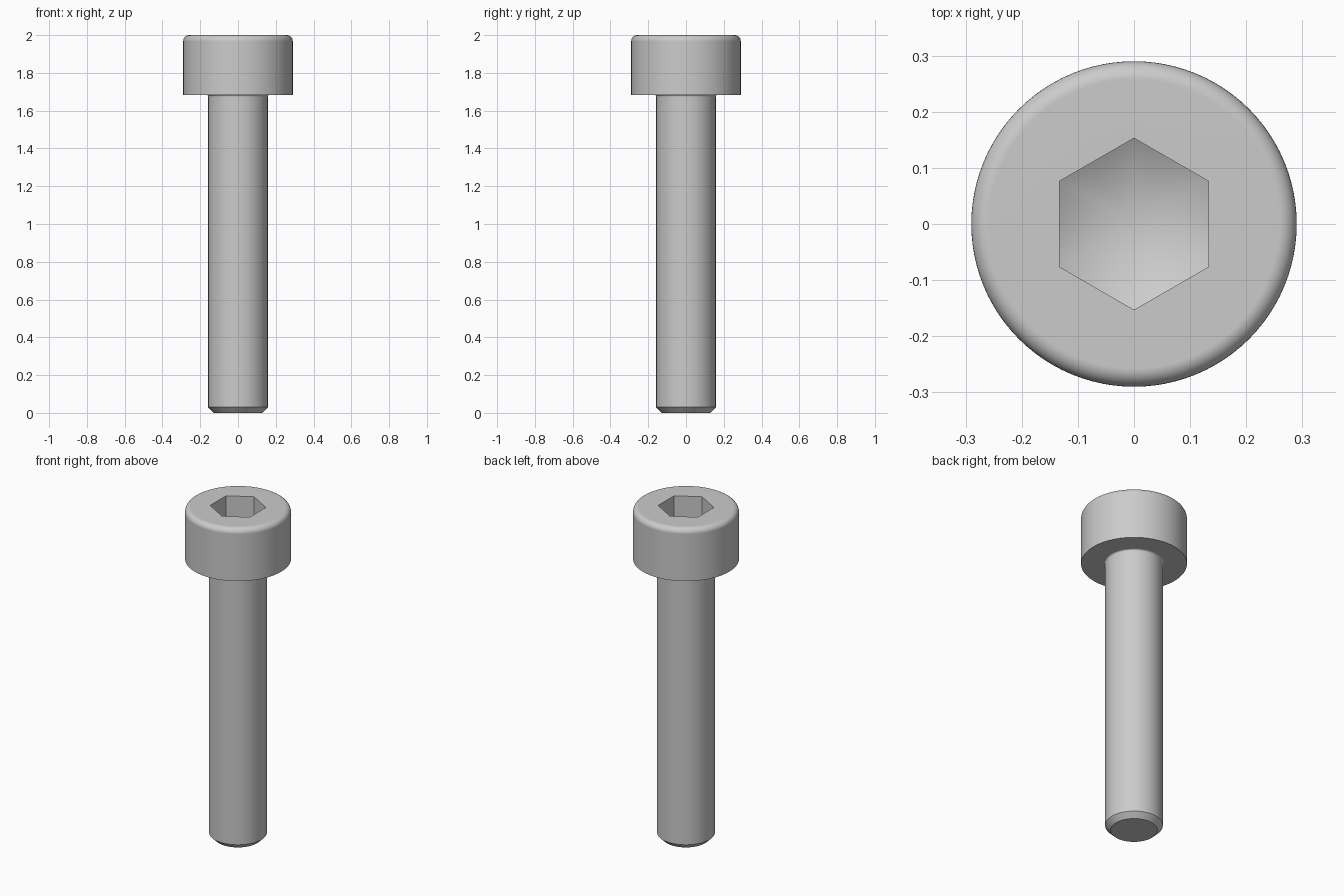
import bpy
import bmesh
from math import cos, sin, pi, tan, radians

cube = bpy.data.objects.get("Cube")
if cube:
    bpy.data.objects.remove(cube, do_unlink=True)

# Dimensions
SEGMENTS = 96
TOP, HEAD_BASE = 2.0, 1.684
HEAD_R, HEAD_FILLET = 0.29, 0.032
SHANK_R, NECK_FILLET, TIP_CHAMFER = 0.158, 0.0105, 0.03
HEX_R, SOCKET_DEPTH, CONE_SLOPE = 0.153, 0.137, tan(radians(30))

steel = bpy.data.materials.new("steel_grey")
steel.use_nodes = True
steel.diffuse_color = (0.6, 0.6, 0.6, 1)
steel.node_tree.nodes["Principled BSDF"].inputs["Base Color"].default_value = (0.6, 0.6, 0.6, 1)


def circle(radius, z):
    """Round ring: the same radius and height at every angle."""
    return lambda angle: (radius, z)


def hex_radius(angle):
    """Distance to a hexagon wall, with corners on the y axis."""
    from_wall = angle % (pi / 3) - pi / 6
    # Wall centres lie on the x axis, so shift by half a side
    from_wall = (angle + pi / 6) % (pi / 3) - pi / 6
    return HEX_R * cos(pi / 6) / cos(from_wall)


def socket_rim(angle):
    return hex_radius(angle), TOP


def socket_floor(angle):
    """Hexagon walls end where they meet the drilled cone."""
    r = hex_radius(angle)
    return r, TOP - SOCKET_DEPTH - (HEX_R - r) * CONE_SLOPE


def arc(radius, z, size, start, end, steps=8):
    """Rings along a rounded corner centred at the given radius and height."""
    rings = []
    for i in range(steps + 1):
        a = radians(start + (end - start) * i / steps)
        rings.append(circle(radius + size * cos(a), z + size * sin(a)))
    return rings


def loft(name, rings, end_z=None, flat_end=False):
    """Skin the rings in order and close the last one with a cone or a flat cap."""
    bm = bmesh.new()
    loops = []
    for ring in rings:
        loop = []
        for i in range(SEGMENTS):
            angle = 2 * pi * i / SEGMENTS
            r, z = ring(angle)
            loop.append(bm.verts.new((r * cos(angle), r * sin(angle), z)))
        loops.append(loop)
    for low, high in zip(loops, loops[1:]):
        for i in range(SEGMENTS):
            j = (i + 1) % SEGMENTS
            bm.faces.new((low[i], low[j], high[j], high[i]))
    last = loops[-1]
    if flat_end:
        bm.faces.new(last)
    else:
        apex = bm.verts.new((0, 0, end_z))
        for i in range(SEGMENTS):
            bm.faces.new((last[i], last[(i + 1) % SEGMENTS], apex))
    mesh = bpy.data.meshes.new(name)
    bm.to_mesh(mesh)
    bm.free()
    mesh.materials.append(steel)
    obj = bpy.data.objects.new(name, mesh)
    bpy.context.collection.objects.link(obj)
    bpy.ops.object.select_all(action="DESELECT")
    obj.select_set(True)
    bpy.context.view_layer.objects.active = obj
    bpy.ops.object.shade_smooth_by_angle(angle=radians(30))
    normals = obj.modifiers.new("flat_face_normals", "WEIGHTED_NORMAL")
    normals.keep_sharp = True
    return obj


# Head: underside, wall, rounded top edge, hexagon socket with a conical floor
head_rings = [circle(SHANK_R + NECK_FILLET, HEAD_BASE), circle(HEAD_R, HEAD_BASE)]
head_rings += arc(HEAD_R - HEAD_FILLET, TOP - HEAD_FILLET, HEAD_FILLET, 0, 90)
head_rings += [socket_rim, socket_floor]
loft("screw_head", head_rings, end_z=TOP - SOCKET_DEPTH - HEX_R * CONE_SLOPE)

# Shank: small fillet under the head, plain rod, chamfered flat tip
shank_rings = arc(SHANK_R + NECK_FILLET, HEAD_BASE - NECK_FILLET, NECK_FILLET, 90, 180)
shank_rings += [circle(SHANK_R, TIP_CHAMFER), circle(SHANK_R - TIP_CHAMFER, 0)]
shank = loft("screw_shank", shank_rings, flat_end=True)

# The shank is skinned downwards, so turn its faces outwards
shank.data.flip_normals()
